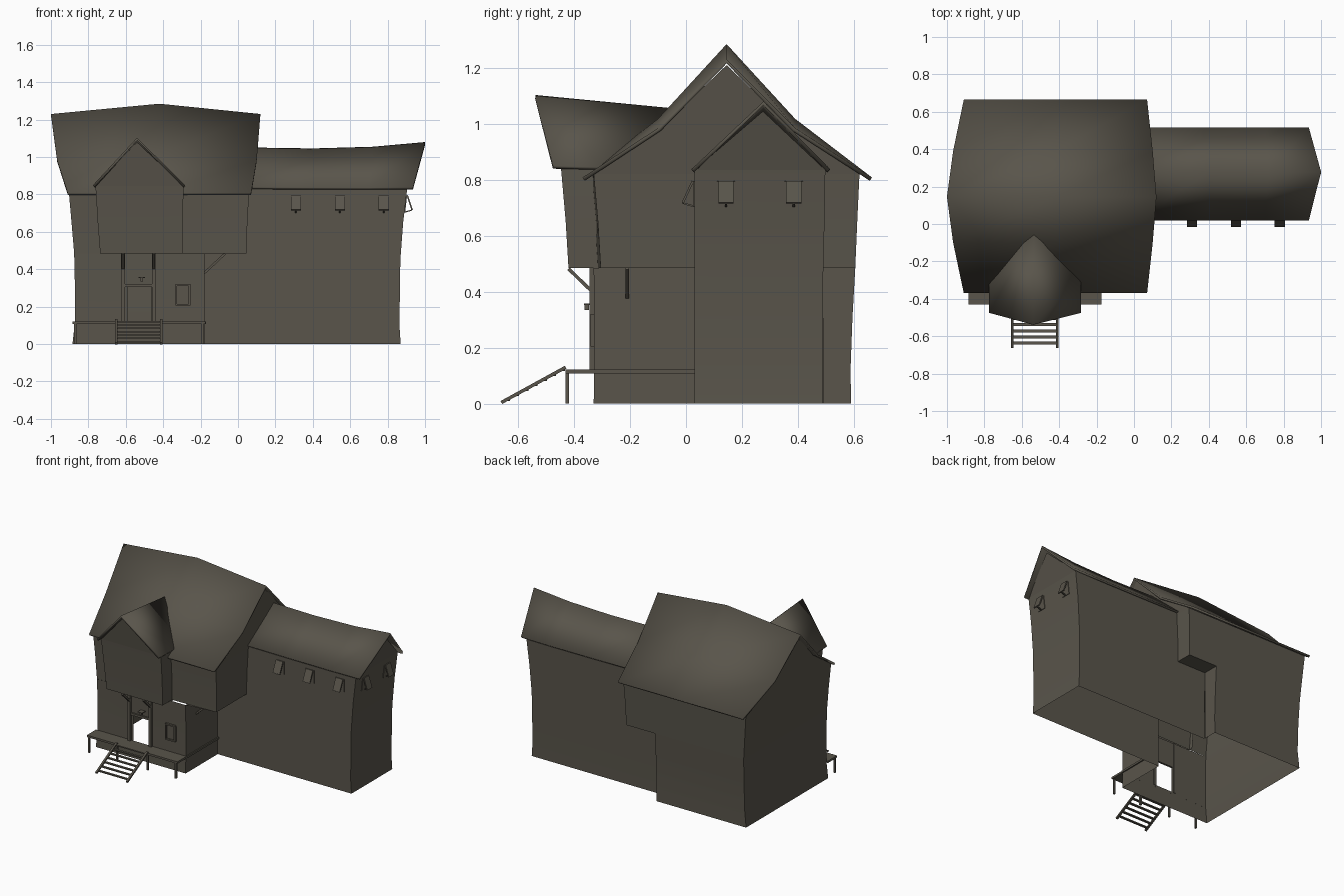
import bpy, bmesh, math
from mathutils import Vector

wood = bpy.data.materials.new("weathered_brown")
wood.diffuse_color = (0.10, 0.09, 0.07, 1)


def make(name, verts, faces, smooth=None, thick=0):
    """Mesh object; smooth is the sharp-edge angle in degrees."""
    me = bpy.data.meshes.new(name)
    me.from_pydata([tuple(v) for v in verts], [], faces)
    bm = bmesh.new()
    bm.from_mesh(me)
    bmesh.ops.remove_doubles(bm, verts=bm.verts, dist=0.0005)
    bmesh.ops.recalc_face_normals(bm, faces=bm.faces)
    bm.to_mesh(me)
    bm.free()
    me.materials.append(wood)
    ob = bpy.data.objects.new(name, me)
    bpy.context.collection.objects.link(ob)
    if smooth:
        me.shade_smooth()
        if smooth < 180:
            me.set_sharp_from_angle(angle=math.radians(smooth))
    if thick:
        m = ob.modifiers.new("thickness", 'SOLIDIFY')
        m.thickness = thick
        m.offset = -1
    return ob


def grid(rows, keep=lambda c: True):
    """Faces between rows of points, dropping those whose centre fails keep."""
    n = len(rows[0])
    verts = [Vector(p) for r in rows for p in r]
    faces = []
    for i in range(len(rows) - 1):
        for j in range(n - 1):
            f = (i*n + j, i*n + j + 1, (i+1)*n + j + 1, (i+1)*n + j)
            if keep(sum((verts[k] for k in f), Vector()) / 4):
                faces.append(f)
    return verts, faces


def beam(name, a, b, w, t, side=(1, 0, 0)):
    """Box from a to b, w wide along side and t thick."""
    a, b, s = Vector(a), Vector(b), Vector(side).normalized()
    n = (b - a).cross(s).normalized()
    v = [p + s*w/2*i + n*t/2*j for p in (a, b) for i, j in ((-1, -1), (1, -1), (1, 1), (-1, 1))]
    f = [(0, 1, 2, 3), (4, 5, 6, 7)] + [(k, (k+1) % 4, 4 + (k+1) % 4, 4 + k) for k in range(4)]
    return make(name, v, f)


def box(name, x0, x1, y0, y1, z0, z1):
    xm, ym = (x0 + x1)/2, (y0 + y1)/2
    return beam(name, (xm, ym, z0), (xm, ym, z1), x1 - x0, y1 - y0)


# Ground floor walls, open below, with a doorway cut out and an opening to the wing
DX0, DX1 = -0.59, -0.463
rows = []
for z, xl, yf, yb in ((0, -0.885, -0.33, 0.59), (0.12, -0.872, -0.328, 0.588),
                      (0.31, -0.872, -0.328, 0.595), (0.485, -0.876, -0.33, 0.605)):
    rows.append([(-0.18, 0.49, z), (-0.18, yb, z), (xl, yb, z), (xl, yf, z),
                 (DX0, yf, z), (DX1, yf, z), (-0.18, yf, z), (-0.18, 0.03, z)])
is_door = lambda c: c.y < -0.3 and DX0 < c.x < DX1 and 0.12 < c.z < 0.31
v, f = grid(rows, lambda c: not is_door(c))
make("ground_floor_walls", v, f, 40)

# Upper storey walls with gables, leaning outwards
rows = []
for z, xl, xr, yf, yr, yb in ((0.485, -0.876, 0.045, -0.33, -0.305, 0.605),
                              (0.65, -0.89, 0.05, -0.33, -0.315, 0.612),
                              (0.82, -0.905, 0.06, -0.335, -0.33, 0.62)):
    rows.append([(xl, yf, z), (xr, yr, z), (xr, yb, z), (xl, yb, z), (xl, yf, z)])
v, f = grid(rows)
make("upper_walls", v, f, 40)
for side, xs in (("left", (-0.905, -0.935, -0.965)), ("right", (0.06, 0.08, 0.10))):
    make(side + "_gable", [(xs[0], -0.33, 0.82), (xs[1], -0.09, 0.985), (xs[2], 0.145, 1.21),
                           (xs[1], 0.38, 0.985), (xs[0], 0.62, 0.82)], [(0, 1, 2, 3, 4)])
make("overhang_floor", [(-0.18, -0.33, 0.485), (0.045, -0.305, 0.485),
                        (0.045, 0.605, 0.485), (-0.18, 0.605, 0.485)], [(0, 1, 2, 3)])

# Main roof: swayed sheet with a high middle and flared eaves
rows = []
for y, xl, xr, ze, zm in ((-0.37, -0.91, 0.07, 0.808, 0.808), (-0.10, -0.967, 0.10, 0.985, 1.018),
                          (0.145, -1.0, 0.12, 1.23, 1.285), (0.39, -0.967, 0.10, 0.985, 1.018),
                          (0.665, -0.91, 0.07, 0.808, 0.808)):
    rows.append([(xl, y, ze), (-0.42, y, zm), (xr, y, ze)])
v, f = grid(rows)
make("main_roof", [Vector(p) for p in v], [q for q in f], 180, 0.014)

# Wing walls and end gable
rows = []
for z, x, yb in ((0, 0.87, 0.487), (0.1, 0.863, 0.487), (0.45, 0.868, 0.49), (0.65, 0.883, 0.495), (0.835, 0.905, 0.498)):
    rows.append([(-0.18, 0.03, z), (x, 0.03, z), (x, yb, z), (-0.18, yb, z)])
v, f = grid(rows)
make("wing_walls", v, f, 40)
make("wing_gable", [(0.905, 0.03, 0.835), (0.96, 0.275, 1.045), (0.905, 0.498, 0.835)], [(0, 1, 2)])

# Wing roof with a sagging ridge that kicks up at the end
eave = [(0.0, 0.84), (0.4, 0.837), (0.7, 0.836), (0.935, 0.838)]
ridge = [(0.0, 1.052), (0.4, 1.046), (0.72, 1.055), (1.0, 1.08)]
rows = [[(x, y, z) for x, z in line] for y, line in ((0.02, eave), (0.277, ridge), (0.515, eave))]
v, f = grid(rows)
make("wing_roof", v, f, 180, 0.014)

# Front bay over the door
rows = []
for z, xl, xr, y in ((0.485, -0.737, -0.298, -0.42), (0.65, -0.75, -0.294, -0.43), (0.845, -0.762, -0.292, -0.447)):
    rows.append([(xl, -0.30, z), (xl, y, z), (xr, y, z), (xr, -0.30, z)])
v, f = grid(rows)
make("bay_walls", v, f, 40)
make("bay_gable", [(-0.762, -0.447, 0.845), (-0.292, -0.447, 0.845), (-0.54, -0.48, 1.08)], [(0, 1, 2)])
make("bay_floor", [(-0.737, -0.42, 0.485), (-0.298, -0.42, 0.485),
                   (-0.298, -0.33, 0.485), (-0.737, -0.33, 0.485)], [(0, 1, 2, 3)])
rows = [[(-0.775, -0.475, 0.85), (-0.54, -0.538, 1.103), (-0.283, -0.475, 0.85)],
        [(-0.775, -0.30, 0.845), (-0.535, -0.04, 1.055), (-0.283, -0.30, 0.845)]]
v, f = grid(rows)
make("bay_roof", v, f, 60, 0.014)

# Door frame, brackets and lantern
for s, x in (("left", -0.615), ("right", -0.45)):
    box(s + "_door_post", x - 0.01, x + 0.01, -0.345, -0.325, 0.12, 0.485)
    beam(s + "_bay_bracket", (x, -0.33, 0.395), (x, -0.42, 0.482), 0.015, 0.012)
box("door_lintel", -0.61, -0.455, -0.34, -0.326, 0.305, 0.32)
beam("overhang_bracket", (-0.18, -0.21, 0.38), (-0.07, -0.21, 0.483), 0.012, 0.012, (0, 1, 0))
box("lantern", -0.522, -0.508, -0.363, -0.347, 0.335, 0.352)
beam("lantern_arm", (-0.515, -0.328, 0.355), (-0.515, -0.365, 0.355), 0.035, 0.005)

# Ground floor window
box("window_pane", -0.325, -0.265, -0.333, -0.326, 0.215, 0.31)
for i, (x0, x1, z0, z1) in enumerate(((-0.335, -0.325, 0.205, 0.32), (-0.265, -0.255, 0.205, 0.32),
                                      (-0.325, -0.265, 0.205, 0.215), (-0.325, -0.265, 0.31, 0.32))):
    box("window_frame_%d" % i, x0, x1, -0.342, -0.326, z0, z1)

# Porch deck with posts, and a ledge round the side
box("deck", -0.885, -0.175, -0.43, -0.328, 0.108, 0.122)
box("side_ledge", -0.182, -0.172, -0.33, 0.03, 0.108, 0.122)
for i, x in enumerate((-0.87, -0.65, -0.41, -0.19)):
    box("deck_post_%d" % i, x - 0.006, x + 0.006, -0.43, -0.418, 0, 0.11)

# Stairs
for x in (-0.65, -0.41):
    beam("stringer", (x, -0.66, 0.004), (x, -0.43, 0.13), 0.014, 0.012)
for i in range(7):
    t = (i + 0.7) / 7
    y, z = -0.66 + 0.23*t, 0.126*t
    box("step_%d" % i, -0.65, -0.41, y - 0.008, y + 0.008, z - 0.004, z + 0.004)


# Propped shutters: base is the wall point at sill height, out points away from the wall
def shutter(base, out, lean):
    b, o = Vector(base), Vector(out)
    s = o.cross((0, 0, 1))
    top = b + o*lean + Vector((0, 0, 0.09))
    tip = b + o*0.04 + Vector((0, 0, 0.012))
    beam("window_plate", b - o*0.002, top - o*0.002, 0.066, 0.01, s)
    beam("shutter", top + o*0.004, tip, 0.055, 0.008, s)
    beam("shutter_stay", b, tip, 0.008, 0.006, s)


for x in (0.31, 0.545, 0.78):
    shutter((x, 0.028, 0.705), (0, -1, 0), 0)
for y in (0.143, 0.385):
    shutter((0.891, y, 0.705), (1, 0, 0), 0.01)
